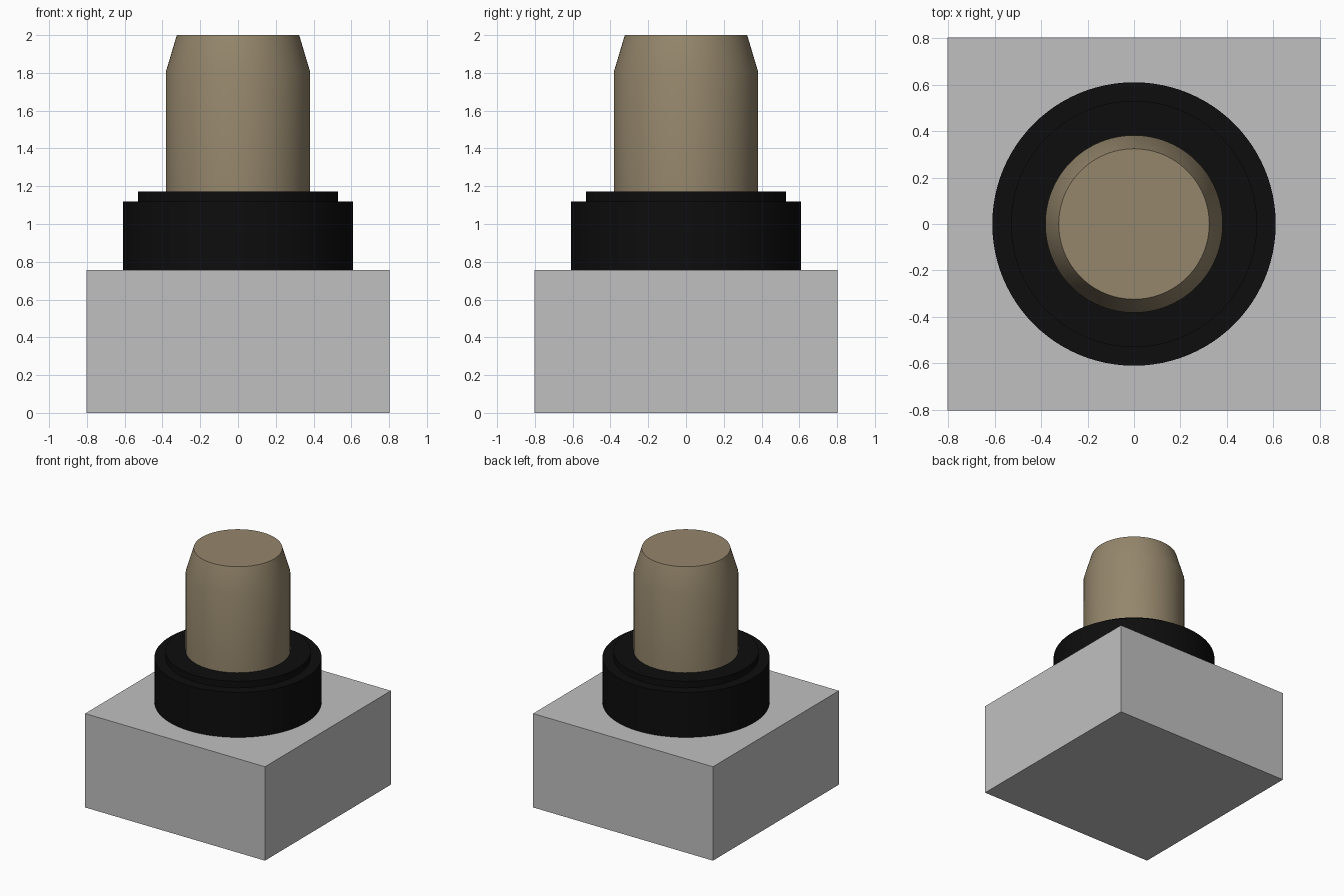
import bpy
import bmesh
import math

cube = bpy.data.objects.get("Cube")
if cube:
    bpy.data.objects.remove(cube, do_unlink=True)


def material(name, rgb):
    m = bpy.data.materials.new(name)
    m.use_nodes = True
    m.diffuse_color = (*rgb, 1)
    m.node_tree.nodes["Principled BSDF"].inputs["Base Color"].default_value = (*rgb, 1)
    return m


def finish(name, bm, mat, smooth=False):
    bmesh.ops.recalc_face_normals(bm, faces=bm.faces)
    mesh = bpy.data.meshes.new(name)
    bm.to_mesh(mesh)
    bm.free()
    mesh.materials.append(mat)
    obj = bpy.data.objects.new(name, mesh)
    bpy.context.collection.objects.link(obj)
    if smooth:
        bpy.ops.object.select_all(action='DESELECT')
        obj.select_set(True)
        bpy.context.view_layer.objects.active = obj
        bpy.ops.object.shade_smooth_by_angle(angle=math.radians(30))
    return obj


def turned(name, profile, mat, sides=96):
    """Closed solid of revolution from (radius, height) points, bottom to top."""
    bm = bmesh.new()
    rings = [[bm.verts.new((r * math.cos(2 * math.pi * i / sides),
                            r * math.sin(2 * math.pi * i / sides), z))
              for i in range(sides)] for r, z in profile]
    for low, high in zip(rings, rings[1:]):
        for i in range(sides):
            j = (i + 1) % sides
            bm.faces.new((low[i], low[j], high[j], high[i]))
    bm.faces.new(rings[0])
    bm.faces.new(rings[-1])
    return finish(name, bm, mat, smooth=True)


grey = material("light grey", (0.53, 0.53, 0.53))
black = material("black", (0.004, 0.004, 0.004))
tan = material("tan", (0.30, 0.24, 0.15))

# Square housing block
bm = bmesh.new()
bmesh.ops.create_cube(bm, size=1)
for v in bm.verts:
    v.co.x *= 1.604
    v.co.y *= 1.604
    v.co.z = (v.co.z + 0.5) * 0.757
finish("housing", bm, grey)

# Stepped collar
turned("collar", [(0.61, 0.757), (0.61, 1.12), (0.53, 1.12), (0.53, 1.172)], black)

# Shaft with tapered tip
turned("shaft", [(0.382, 1.172), (0.382, 1.805), (0.324, 2.0)], tan)
